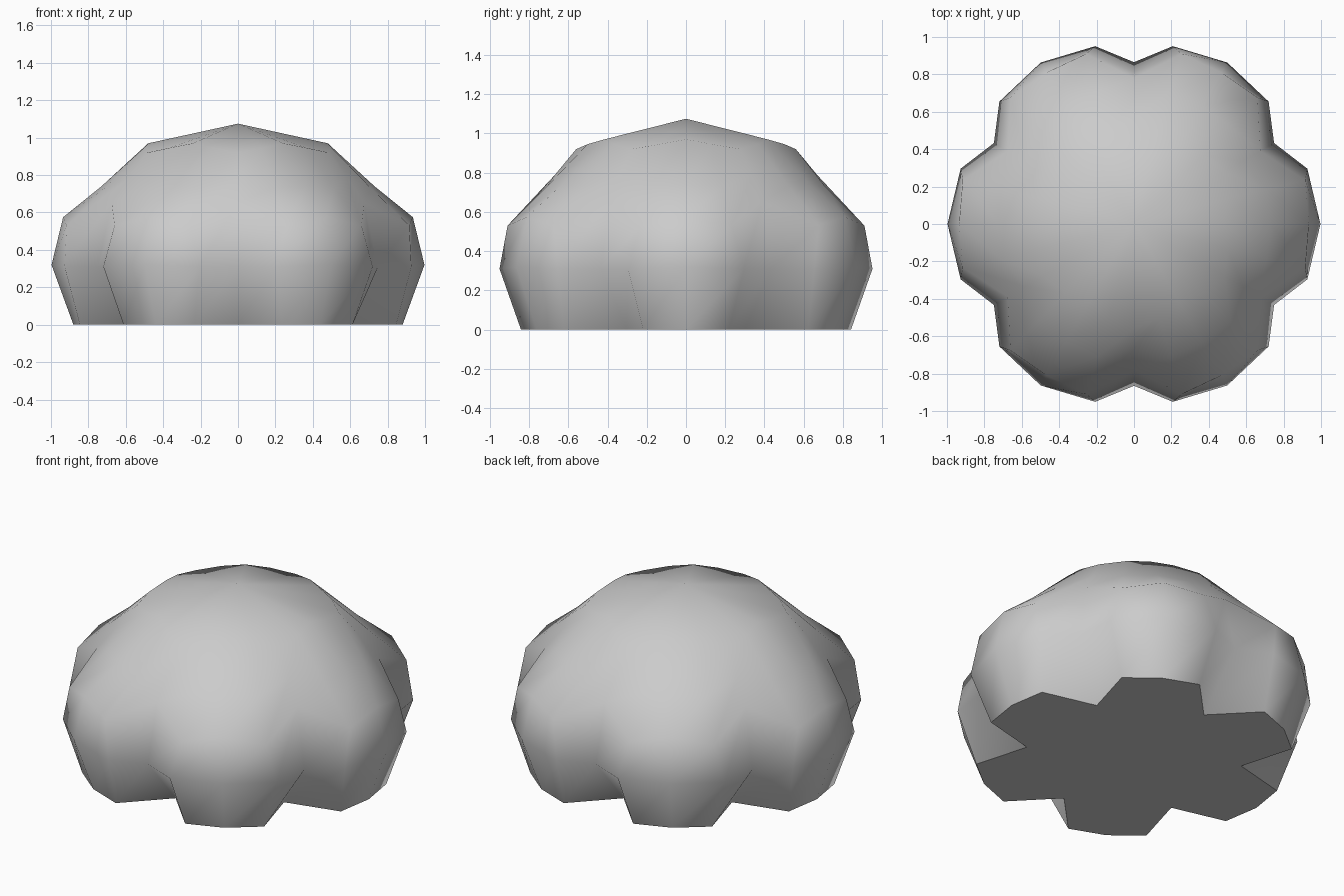
import bpy, bmesh
from math import sin, cos, radians

if "Cube" in bpy.data.objects:
    bpy.data.objects.remove(bpy.data.objects["Cube"])

LOBES = 6
# Each ring, bottom to top: notch (r, z), lobe corner (r, z, half angle), lobe middle (r, z)
RINGS = [
    ((0.60, 0.00), (0.873, 0.00, 14.5), (0.88, 0.00)),
    ((0.865, 0.31), (0.973, 0.31, 17.7), (0.997, 0.32)),
    ((0.78, 0.655), (0.945, 0.53, 14.3), (0.935, 0.575)),
    ((0.67, 0.787), (0.735, 0.73, 14.6), (0.73, 0.74)),
    ((0.56, 0.92), (0.52, 0.945, 15.0), (0.48, 0.97)),
]
APEX = 1.075


def ring_points(notch, corner, middle):
    """Points of one six-lobed ring, in order around z."""
    pts = []
    for k in range(LOBES):
        a = 60 * k
        for r, z, off in ((notch[0], notch[1], -30),
                          (corner[0], corner[1], -corner[2]),
                          (middle[0], middle[1], 0),
                          (corner[0], corner[1], corner[2])):
            t = radians(a + off)
            pts.append((r * cos(t), r * sin(t), z))
    return pts


bm = bmesh.new()
rings = [[bm.verts.new(p) for p in ring_points(*r)] for r in RINGS]
n = len(rings[0])

# Flat base
base = bm.faces.new(list(reversed(rings[0])))

# Lobed sides
for low, high in zip(rings, rings[1:]):
    for i in range(n):
        j = (i + 1) % n
        bm.faces.new((low[i], low[j], high[j], high[i]))

# Shallow cap up to the apex
top = bm.verts.new((0, 0, APEX))
for i in range(n):
    bm.faces.new((rings[-1][i], rings[-1][(i + 1) % n], top))

# Smooth sides, crisp rim round the flat base
for f in bm.faces:
    f.smooth = f is not base
for e in base.edges:
    e.smooth = False

mesh = bpy.data.meshes.new("lobed_dome")
bm.to_mesh(mesh)
bm.free()
bpy.context.collection.objects.link(bpy.data.objects.new("lobed_dome", mesh))
